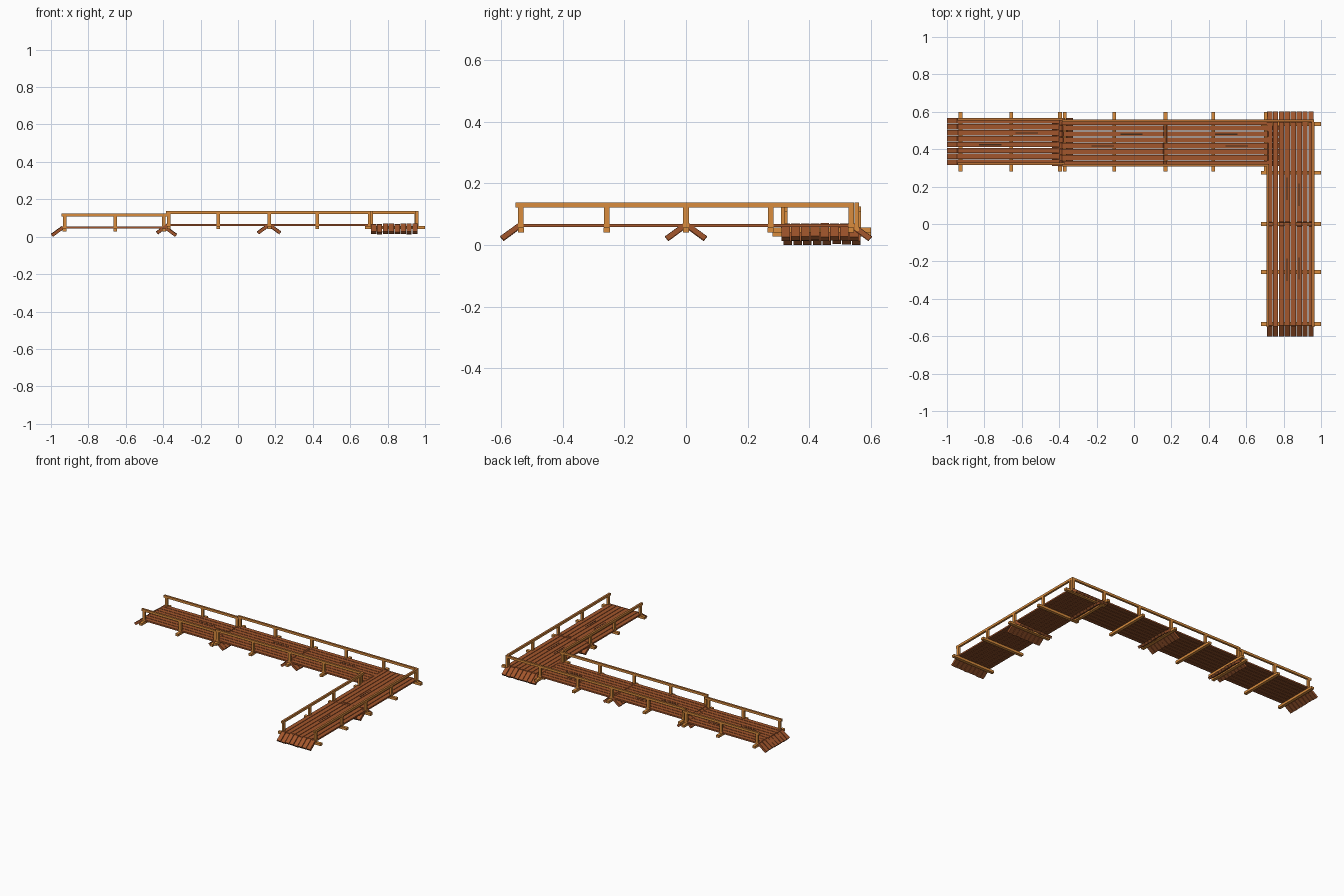
import bpy, bmesh, random

if "Cube" in bpy.data.objects:
    bpy.data.objects.remove(bpy.data.objects["Cube"])

random.seed(4)


def material(name, rgb):
    m = bpy.data.materials.new(name)
    m.diffuse_color = (*rgb, 1)
    m.use_nodes = True
    m.node_tree.nodes["Principled BSDF"].inputs["Base Color"].default_value = m.diffuse_color
    return m


PLANK = material("red brown plank", (0.36, 0.092, 0.025))
DARK = material("underside wood", (0.26, 0.074, 0.021))
TAN = material("orange tan timber", (0.70, 0.265, 0.047))
WORN = material("worn rail top", (0.48, 0.165, 0.035))
CRACK = material("dark crack", (0.06, 0.025, 0.011))


def prism(bm, axis, profile, v0, v1):
    """Extrude a (u, z) profile sideways; u runs along the given axis."""
    def point(u, v, z):
        return (u, v, z) if axis == "x" else (v, u, z)
    a = [bm.verts.new(point(u, v0, z)) for u, z in profile]
    b = [bm.verts.new(point(u, v1, z)) for u, z in profile]
    bm.faces.new(a)
    bm.faces.new(b[::-1])
    n = len(a)
    for i in range(n):
        bm.faces.new((a[i], b[i], b[(i + 1) % n], a[(i + 1) % n]))


def block(bm, axis, u0, u1, v0, v1, z0, z1):
    prism(bm, axis, [(u0, z0), (u1, z0), (u1, z1), (u0, z1)], v0, v1)


def finish(bm, name, mats, rule=None):
    bmesh.ops.recalc_face_normals(bm, faces=bm.faces[:])
    if rule:
        for f in bm.faces:
            f.material_index = rule(f.normal)
    me = bpy.data.meshes.new(name)
    bm.to_mesh(me)
    bm.free()
    for m in mats:
        me.materials.append(m)
    ob = bpy.data.objects.new(name, me)
    bpy.context.collection.objects.link(ob)


COUNT, PITCH, WIDTH = 8, 0.0316, 0.0282


def module(name, axis, u0, u1, v0, dz=0.0):
    """One walkway section: planks with a sloping tongue at both ends."""
    planks, cracks = bmesh.new(), bmesh.new()
    for i in range(COUNT):
        a = v0 + i * PITCH
        b = a + WIDTH
        j = random.uniform(-0.002, 0.002)
        block(planks, axis, u0, u1, a, b, 0.058 + dz, 0.068 + dz)
        for u, s in ((u0, -1), (u1, 1)):
            prism(planks, axis, [(u - s * 0.004, 0.069 + dz + j),
                                 (u + s * 0.054, 0.027 + dz + j),
                                 (u + s * 0.043, 0.014 + dz + j),
                                 (u - s * 0.014, 0.056 + dz + j)], a, b)
        # grain cracks on some boards
        if i in (3, 5):
            c = random.uniform(u0 + 0.1, u1 - 0.2)
            block(cracks, axis, c, c + 0.12, a + 0.010, a + 0.016,
                  0.0675 + dz, 0.0688 + dz)
    finish(planks, name + "_planks", [PLANK, DARK],
           lambda n: 1 if n.z < -0.4 else 0)
    finish(cracks, name + "_cracks", [CRACK])


AY, BX = 0.309, 0.711          # first plank edge of each arm
module("end_section", "x", -0.946, -0.380, AY + 0.007, -0.013)
module("middle_section", "x", -0.384, 0.177, AY)
module("inner_section", "x", 0.155, 0.720, AY)
module("front_section", "y", -0.548, 0.014, BX)
module("corner_section", "y", -0.014, 0.548, BX)


def beams(name, axis, positions, v0, v1, dz=0.0):
    bm = bmesh.new()
    for u in positions:
        block(bm, axis, u - 0.01, u + 0.01, v0, v1, 0.041 + dz, 0.057 + dz)
    finish(bm, name, [TAN])


def railing(name, axis, u0, u1, v, posts, dz=0.0):
    bm = bmesh.new()
    block(bm, axis, u0, u1, v - 0.007, v + 0.007, 0.122 + dz, 0.137 + dz)
    for u in posts:
        block(bm, axis, u - 0.009, u + 0.009, v - 0.007, v + 0.007,
              0.045 + dz, 0.124 + dz)
    finish(bm, name, [TAN, WORN], lambda n: 1 if n.z > 0.5 else 0)


# cross beams under the decks
END = [-0.927, -0.656, -0.396]
LONG = [-0.370, -0.106, 0.168, 0.424, 0.704]
SIDE = [-0.535, -0.257, 0.0, 0.274, 0.535]
beams("end_beams", "x", END, 0.28, 0.60, -0.013)
beams("long_beams", "x", LONG, 0.28, 0.60)
beams("side_beams", "y", SIDE, 0.68, 1.0)

# railings on both edges of each arm, meeting at the outer corner
railing("end_rail_front", "x", -0.945, -0.37, 0.322, END, -0.013)
railing("end_rail_back", "x", -0.945, -0.37, 0.560, END, -0.013)
railing("long_rail_front", "x", -0.385, 0.722, 0.314, LONG)
railing("long_rail_back", "x", -0.385, 0.962, 0.553, LONG + [0.953])
railing("side_rail_inner", "y", -0.552, 0.322, 0.716, SIDE[:4])
railing("side_rail_outer", "y", -0.552, 0.545, 0.957, SIDE)
